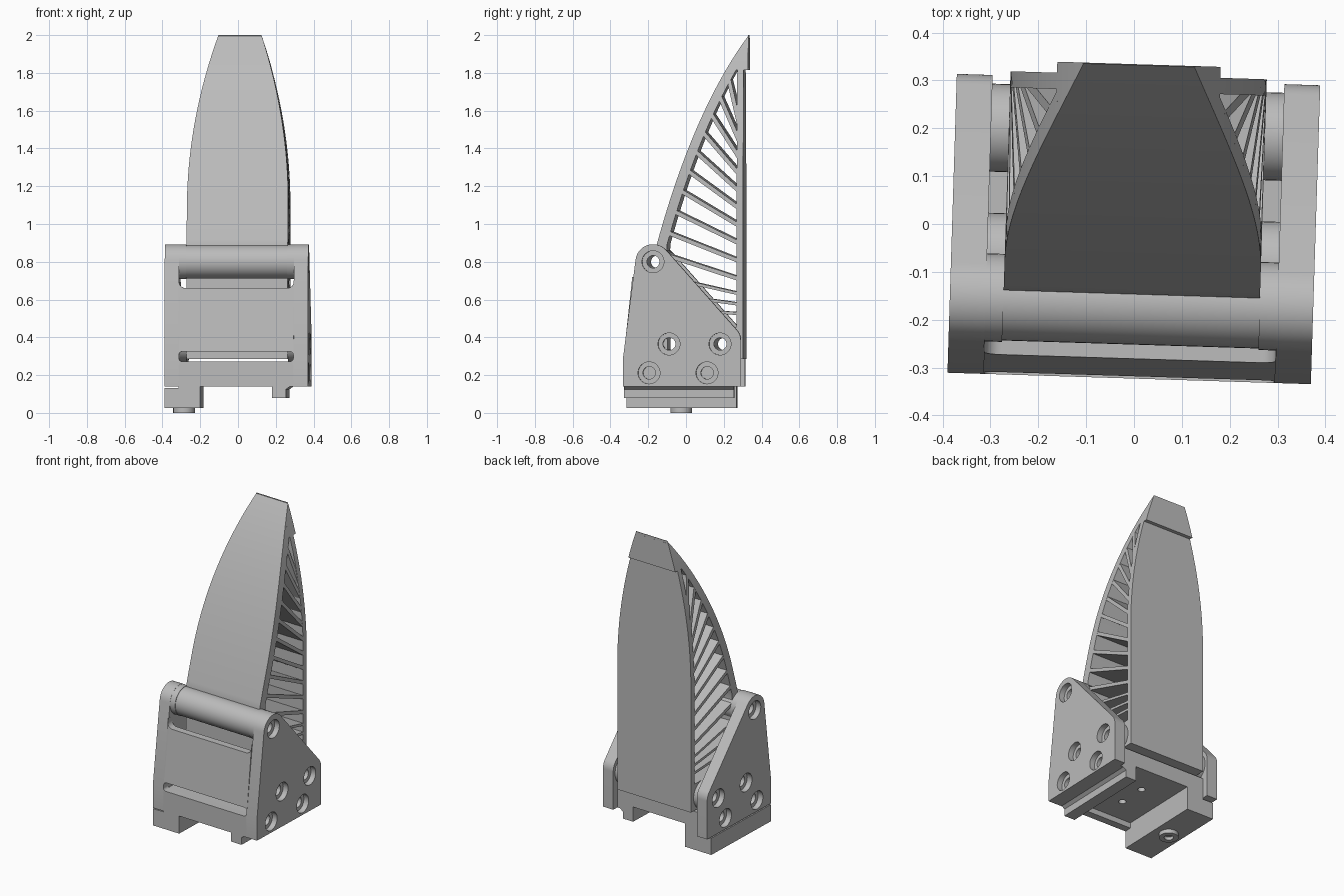
import bpy, bmesh, math
from mathutils import Matrix, Vector

if "Cube" in bpy.data.objects:
    bpy.data.objects.remove(bpy.data.objects["Cube"], do_unlink=True)

grey = bpy.data.materials.new("plain grey")
grey.use_nodes = True
grey.diffuse_color = (0.5, 0.5, 0.5, 1)
grey.node_tree.nodes["Principled BSDF"].inputs["Base Color"].default_value = grey.diffuse_color
parts = []


def make(name, bm, keep=True):
    bmesh.ops.recalc_face_normals(bm, faces=bm.faces)
    mesh = bpy.data.meshes.new(name)
    bm.to_mesh(mesh)
    bm.free()
    mesh.materials.append(grey)
    ob = bpy.data.objects.new(name, mesh)
    bpy.context.collection.objects.link(ob)
    if keep:
        parts.append(ob)
    return ob


def prism(name, outline, low, high, axis="x", keep=True):
    """Extrude an outline, (y, z), (x, z) or (x, y), along the given axis."""
    place = {"x": lambda a, b, d: (d, a, b), "y": lambda a, b, d: (a, d, b),
             "z": lambda a, b, d: (a, b, d)}[axis]
    bm = bmesh.new()
    ends = [[bm.verts.new(place(a, b, d)) for a, b in outline] for d in (low, high)]
    for ring in ends:
        bm.faces.new(ring)
    n = len(outline)
    for i in range(n):
        j = (i + 1) % n
        bm.faces.new((ends[0][i], ends[0][j], ends[1][j], ends[1][i]))
    return make(name, bm, keep)


def arc(centre, r, start, end, n=12):
    return [(centre[0] + r * math.cos(math.radians(start + (end - start) * i / n)),
             centre[1] + r * math.sin(math.radians(start + (end - start) * i / n)))
            for i in range(n + 1)]


def circle(centre, r):
    return arc(centre, r, 0, 360, 40)[:-1]


def rounded_rect(x, z0, z1, r):
    return (arc((x - r, z0 + r), r, -90, 0, 6) + arc((x - r, z1 - r), r, 0, 90, 6)
            + arc((-x + r, z1 - r), r, 90, 180, 6) + arc((-x + r, z0 + r), r, 180, 270, 6))


def cut(ob, *cutter_args):
    cutter = prism("cutter", *cutter_args, keep=False)
    cutter.hide_render = True
    mod = ob.modifiers.new("cut", "BOOLEAN")
    mod.operation, mod.solver, mod.object = "DIFFERENCE", "EXACT", cutter
    bpy.context.view_layer.objects.active = ob
    bpy.ops.object.modifier_apply(modifier=mod.name)
    bpy.data.objects.remove(cutter, do_unlink=True)


# Shared layout of the pin and screw holes (y, z)
PIN = (-0.163, 0.8)
MOUNTS = [(-0.078, 0.365), (0.192, 0.365)]
SCREWS = [(-0.184, 0.212), (0.123, 0.212)]
INNER, OUTER, FINGER = 0.305, 0.38, 0.268

# Side plates with counterbored holes, and spacers against the finger
plate = ([(-0.323, 0.14), (-0.323, 0.28)] + arc(PIN, 0.093, 174, 42)
         + arc((0.222, 0.385), 0.08, 42, 0, 8) + [(0.302, 0.14)])
for side, label in ((1, "left"), (-1, "right")):
    span = sorted((side * INNER, side * OUTER))
    ob = prism(label + "_side_plate", plate, *span)
    for hole in [PIN] + MOUNTS + SCREWS:
        cut(ob, circle(hole, 0.033), -0.5, 0.5)
        cut(ob, circle(hole, 0.058), *sorted((side * 0.345, side * 0.5)))
    for i, hole in enumerate([PIN] + MOUNTS):
        ob = prism(f"{label}_spacer_{i}", circle(hole, 0.092),
                   *sorted((side * FINGER, side * INNER)))
        cut(ob, circle(hole, 0.033), -0.5, 0.5)

# Front panel with a low slot and an open window above
panel = prism("front_panel", [(-0.323, 0.14), (-0.323, 0.28), (-0.275, 0.72),
                              (-0.23, 0.72), (-0.275, 0.28), (-0.275, 0.14)], -INNER, INNER)
cut(panel, rounded_rect(0.303, 0.272, 0.325, 0.018), -0.5, -0.1, "y")
cut(panel, rounded_rect(0.304, 0.66, 0.9, 0.035), -0.5, -0.1, "y")

# Base with rail channel, clamp leg and hook
base = prism("base_rail", [(-OUTER, 0.025), (-0.19, 0.025), (-0.19, 0.175), (0.19, 0.175),
                           (0.19, 0.08), (0.265, 0.08), (0.265, 0.125), (0.285, 0.14),
                           (INNER, 0.14), (INNER, 0.272), (-INNER, 0.272),
                           (-INNER, 0.133), (-OUTER, 0.133)], -0.32, 0.262, "y")
for y in (-0.11, 0.07):
    cut(base, circle((0, y), 0.022), 0.1, 0.24, "z")
boss = prism("clamp_boss", circle((-0.285, -0.034), 0.057), 0, 0.03, "z")
cut(boss, circle((-0.285, -0.034), 0.027), -0.1, 0.02, "z")


# Finger: curved front, straight back, width narrowing towards the tip
def half_width(z):
    return FINGER - 0.19 * max(0, z - 1.1) ** 2


def front_y(z):
    t = (1.44 - math.sqrt(2.0736 - 1.32 * max(0, z - 0.89))) / 0.66
    return -0.147 + 0.396 * t + 0.087 * t * t


def ribbon(name, pairs):
    """Join (y, z) pairs of points into a wall as wide as the finger."""
    bm = bmesh.new()
    rings = [[bm.verts.new((s * half_width(p[1]), *p))
              for s, p in ((-1, a), (1, a), (1, b), (-1, b))] for a, b in pairs]
    for r, q in zip(rings, rings[1:]):
        for i in range(4):
            j = (i + 1) % 4
            bm.faces.new((r[i], r[j], q[j], q[i]))
    bm.faces.new(rings[0])
    bm.faces.new(rings[-1])
    return make(name, bm)


def levels(low, high, n):
    return [low + (high - low) * i / n for i in range(n + 1)]


ribbon("finger_front_wall", [((front_y(z), z), (min(front_y(z) + 0.055, 0.3335), z))
                             for z in levels(0.86, 1.995, 36)]
       + [((0.332, 2.0), (0.334, 2.0))])
ribbon("finger_back_wall", [((0.277, z), (0.311, z)) for z in levels(0.285, 1.82, 36)])
ribbon("finger_tip", [((min(0.27, front_y(z) + 0.03) if z < 1.9 else front_y(z) + 0.005, z),
                       (0.334, z)) for z in levels(1.815, 1.985, 6)])
ribbon("finger_lower_wall", [((-0.147, 0.285), (-0.09, 0.285)), ((-0.147, 0.75), (-0.09, 0.75))])

# Slanted ribs, steeper towards the tip
ribs = []
for i in range(10):
    f = 1.77 - 0.09 * i - 0.0015 * i * i
    d = f - 0.95
    ribs.append((f, 0.8 + 0.83 * d + 0.06 * d * d))
ribs += [(0.72, 0.63), (0.63, 0.575), (0.555, 0.525)]
for i, (f, b) in enumerate(ribs):
    start, end = Vector((front_y(f) + 0.04, f)), Vector((0.29, b))
    run = (end - start).normalized()
    off = Vector((-run.y, run.x)) * (0.011 if i < 10 else 0.008)
    ribbon(f"finger_rib_{i}", [(tuple(start + off), tuple(start - off)),
                               (tuple(end + off), tuple(end - off))])

# Finger pivot barrel and drilled foot
barrel = prism("finger_pivot_barrel", circle(PIN, 0.089), -FINGER, FINGER)
cut(barrel, circle(PIN, 0.033), -0.5, 0.5)
foot = prism("finger_foot", [(-0.147, 0.285), (0.3, 0.285), (0.3, 0.455), (-0.147, 0.455)],
             -FINGER, FINGER)
for hole in MOUNTS:
    cut(foot, circle(hole, 0.033), -0.5, 0.5)

# The whole assembly stands turned slightly about the vertical
turn = Matrix.Rotation(math.radians(-1.8), 4, "Z")
bpy.ops.object.select_all(action="DESELECT")
for ob in parts:
    ob.data.transform(turn)
    ob.select_set(True)
bpy.context.view_layer.objects.active = parts[0]
bpy.ops.object.shade_smooth_by_angle(angle=math.radians(30))
